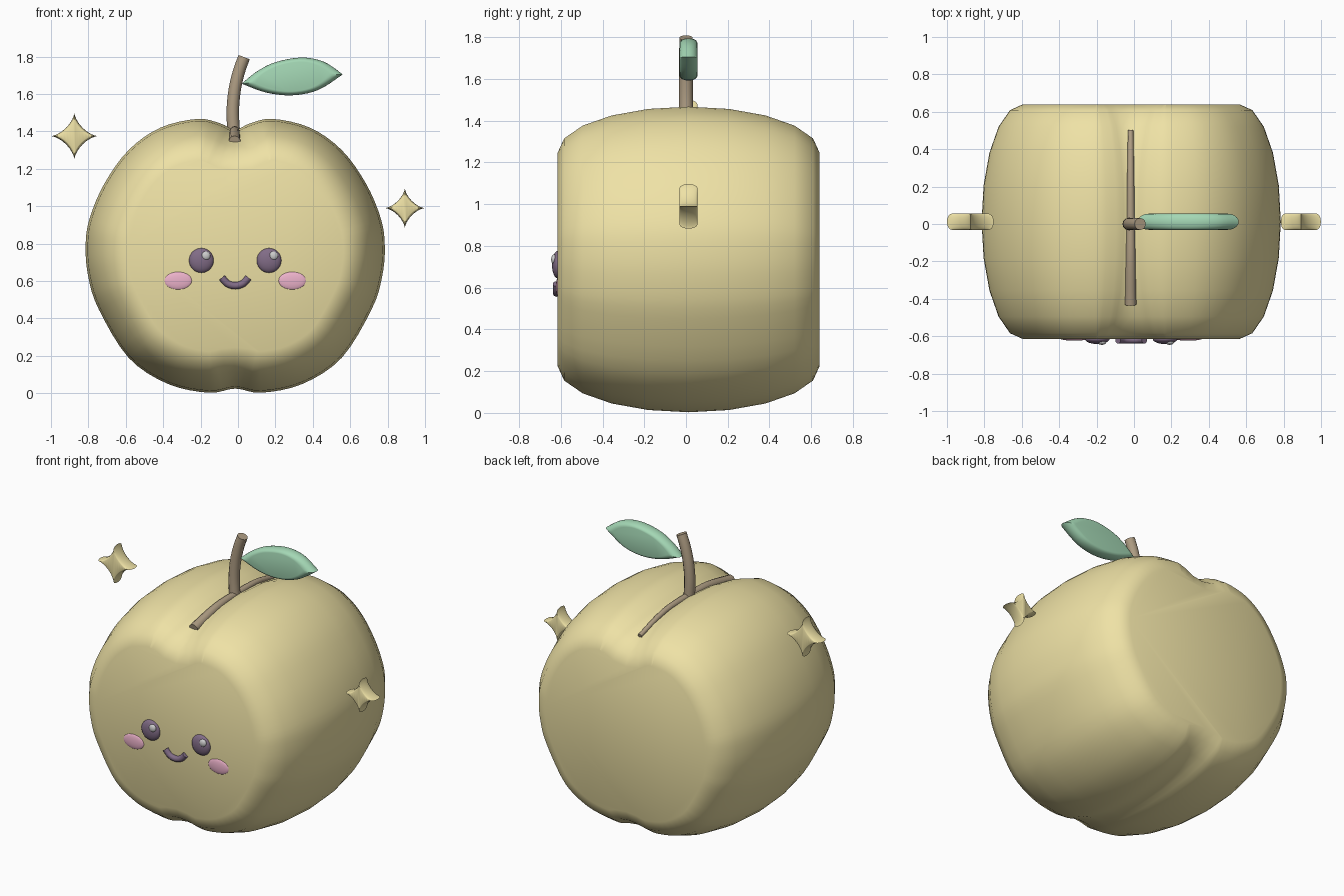
import bpy, bmesh, math
from mathutils import Vector

if "Cube" in bpy.data.objects:
    bpy.data.objects.remove(bpy.data.objects["Cube"])

def material(name, rgb):
    m = bpy.data.materials.new(name)
    m.diffuse_color = (*rgb, 1)
    m.use_nodes = True
    m.node_tree.nodes["Principled BSDF"].inputs["Base Color"].default_value = m.diffuse_color
    return m

YELLOW = material("yellow", (0.86, 0.76, 0.38))
GREEN = material("green", (0.37, 0.68, 0.46))
BROWN = material("brown", (0.43, 0.34, 0.23))
PURPLE = material("purple", (0.22, 0.15, 0.24))
PINK = material("pink", (0.85, 0.45, 0.60))
WHITE = material("white", (0.8, 0.8, 0.8))

def finish(name, bm, mat, angle=40):
    bmesh.ops.recalc_face_normals(bm, faces=bm.faces)
    me = bpy.data.meshes.new(name)
    bm.to_mesh(me)
    bm.free()
    ob = bpy.data.objects.new(name, me)
    bpy.context.collection.objects.link(ob)
    me.materials.append(mat)
    bpy.ops.object.select_all(action='DESELECT')
    ob.select_set(True)
    bpy.context.view_layer.objects.active = ob
    bpy.ops.object.shade_smooth_by_angle(angle=math.radians(angle))
    return ob

def spline(pts, n, closed=False):
    """Catmull-Rom curve through the points."""
    pts = [Vector(p) for p in pts]
    k, out = len(pts), []
    get = (lambda i: pts[i % k]) if closed else (lambda i: pts[min(max(i, 0), k - 1)])
    for i in range(k if closed else k - 1):
        a, b, c, d = (get(i + j) for j in (-1, 0, 1, 2))
        for s in range(n):
            t = s / n
            out.append(0.5 * (2*b + (c - a)*t + (2*a - 5*b + 4*c - d)*t*t + (3*b - a - 3*c + d)*t**3))
    if not closed:
        out.append(pts[-1])
    return out

def puffed(name, outline_at, y0, half, mat, steps=5):
    """Outline in x-z, swept through y with elliptically rounded rims."""
    bm = bmesh.new()
    rings = []
    for i in range(-steps, steps + 1):
        a = i / steps * math.pi / 2
        rings.append([bm.verts.new((p[0], y0 + half * math.sin(a), p[1]))
                      for p in outline_at(1 - math.cos(a))])
    n = len(rings[0])
    for r, s in zip(rings, rings[1:]):
        for j in range(n):
            bm.faces.new((r[j], r[(j + 1) % n], s[(j + 1) % n], s[j]))
    bm.faces.new(rings[0])
    bm.faces.new(rings[-1])
    return finish(name, bm, mat)

def tube(name, path, radii, mat, sides=12):
    """Round tube along a path, with a radius at each end."""
    bm = bmesh.new()
    rings = []
    for i, p in enumerate(path):
        t = (path[min(i + 1, len(path) - 1)] - path[max(i - 1, 0)]).normalized()
        u = t.cross(Vector((0, 1, 0)) if abs(t.y) < 0.7 else Vector((1, 0, 0))).normalized()
        v = t.cross(u)
        f = i / (len(path) - 1)
        r = radii[0] * (1 - f) + radii[1] * f
        rings.append([bm.verts.new(p + r * (u * math.cos(a) + v * math.sin(a)))
                      for a in (2 * math.pi * k / sides for k in range(sides))])
    for r, s in zip(rings, rings[1:]):
        for j in range(sides):
            bm.faces.new((r[j], r[(j + 1) % sides], s[(j + 1) % sides], s[j]))
    bm.faces.new(rings[0])
    bm.faces.new(rings[-1])
    return finish(name, bm, mat)

def ellipsoid(name, loc, size, mat):
    bm = bmesh.new()
    bmesh.ops.create_uvsphere(bm, u_segments=24, v_segments=14, radius=1)
    bmesh.ops.scale(bm, vec=size, verts=bm.verts)
    bmesh.ops.translate(bm, vec=loc, verts=bm.verts)
    return finish(name, bm, mat)

# Apple body: mirrored half outline, inset towards the flat front and back
CX = -0.015
half = [(0, 1.41), (0.08, 1.443), (0.2, 1.467), (0.4, 1.42), (0.57, 1.3), (0.7, 1.12),
        (0.78, 0.93), (0.80, 0.78), (0.785, 0.62), (0.73, 0.45), (0.57, 0.19),
        (0.36, 0.05), (0.14, 0.003), (0, 0.025)]
loop = half + [(-x, z) for x, z in half[-2:0:-1]]
body = spline([(x + CX, z) for x, z in loop], 4, True)

def body_at(f):
    out = []
    for i, p in enumerate(body):
        t = (body[(i + 1) % len(body)] - body[i - 1]).normalized()
        out.append(p + Vector((t.y, -t.x)) * 0.22 * f)
    return out

puffed("apple_body", body_at, 0.0125, 0.627, YELLOW)

# Stem and the brown strip lying in the groove
stem = [(-0.02, 0, 1.36), (-0.028, 0, 1.5), (-0.018, 0, 1.62), (0.005, 0, 1.72), (0.033, 0, 1.797)]
tube("stem", spline(stem, 4), (0.034, 0.032), BROWN)
strip = [(-0.018, -0.43, 1.345), (-0.018, -0.2, 1.395), (-0.018, 0, 1.405),
         (-0.018, 0.25, 1.40), (-0.018, 0.5, 1.335)]
tube("groove_strip", spline(strip, 4), (0.032, 0.014), BROWN)

# Leaf
upper = [(0.02, 1.655), (0.1, 1.72), (0.2, 1.77), (0.34, 1.795), (0.46, 1.772), (0.56, 1.705)]
lower = [(0.56, 1.705), (0.43, 1.622), (0.29, 1.593), (0.15, 1.608), (0.02, 1.655)]
leaf = spline(upper, 5)[:-1] + spline(lower, 5)[:-1]
mid = Vector((0.29, 1.69))
puffed("leaf", lambda f: [mid + (p - mid) * (1 - 0.22 * f) for p in leaf], 0.012, 0.043, GREEN)

# Four-pointed sparkles
def sparkle(name, cx, cz, r):
    def at(f):
        s = r * (1 - 0.2 * f)
        return [(cx + s * math.cos(a) ** 3, cz + s * math.sin(a) ** 3)
                for a in (2 * math.pi * k / 40 for k in range(40))]
    puffed(name, at, 0.012, 0.043, YELLOW)

sparkle("left_sparkle", -0.875, 1.375, 0.125)
sparkle("right_sparkle", 0.892, 0.99, 0.107)

# Face: eyes with glints, cheeks and smile
for side, s in (("left", -1), ("right", 1)):
    x = CX + s * 0.181
    ellipsoid(side + "_eye", (x, -0.614, 0.71), (0.066, 0.028, 0.066), PURPLE)
    ellipsoid(side + "_glint", (x + 0.024, -0.632, 0.735), (0.024, 0.014, 0.024), WHITE)
    ellipsoid(side + "_cheek", (CX + s * 0.305, -0.612, 0.602), (0.075, 0.012, 0.048), PINK)
smile = [(CX + 0.078 * math.sin(a), -0.62, 0.65 - 0.075 * math.cos(a))
         for a in (math.radians(d) for d in (-65, -32, 0, 32, 65))]
tube("smile", spline(smile, 4), (0.019, 0.019), PURPLE, 10)
